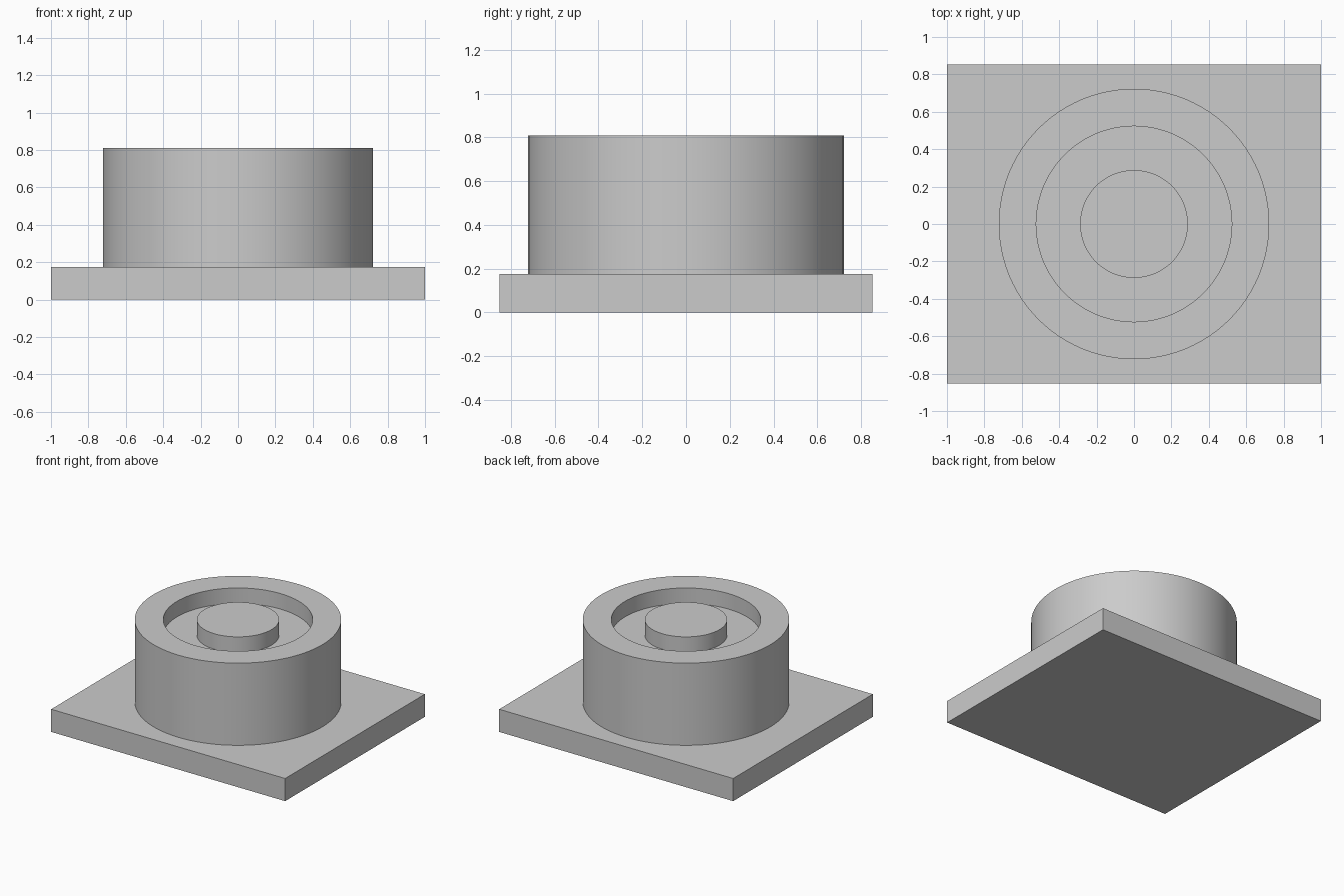
import bpy
import math

cube = bpy.data.objects.get("Cube")
if cube:
    bpy.data.objects.remove(cube, do_unlink=True)

# Plain grey for every part
GREY = (0.6, 0.6, 0.6, 1.0)
grey = bpy.data.materials.new("plain_grey")
grey.use_nodes = True
grey.diffuse_color = GREY
grey.node_tree.nodes["Principled BSDF"].inputs["Base Color"].default_value = GREY

PLATE_TOP = 0.175
RIM_TOP = 0.81
FLOOR = 0.69
SIDES = 96


def finish(obj, name):
    obj.name = name
    obj.data.name = name
    obj.data.materials.append(grey)


def lathe(name, profile):
    """Spin (radius, height) points around z; radius 0 becomes a single pole."""
    verts, rings, faces = [], [], []
    for r, z in profile:
        start = len(verts)
        count = SIDES if r > 0 else 1
        for i in range(count):
            a = math.tau * i / SIDES
            verts.append((r * math.cos(a), r * math.sin(a), z))
        rings.append([start + i % count for i in range(SIDES)])
    for low, high in zip(rings, rings[1:]):
        for i in range(SIDES):
            j = (i + 1) % SIDES
            quad = [low[i], low[j], high[j], high[i]]
            faces.append(list(dict.fromkeys(quad)))
    mesh = bpy.data.meshes.new(name)
    mesh.from_pydata(verts, [], faces)
    obj = bpy.data.objects.new(name, mesh)
    bpy.context.collection.objects.link(obj)
    finish(obj, name)
    bpy.ops.object.select_all(action="DESELECT")
    obj.select_set(True)
    bpy.context.view_layer.objects.active = obj
    bpy.ops.object.shade_smooth_by_angle(angle=math.radians(30))
    return obj


# Rectangular base plate
bpy.ops.mesh.primitive_cube_add(size=1, location=(0, 0, PLATE_TOP / 2))
plate = bpy.context.object
plate.scale = (2, 1.705, PLATE_TOP)
bpy.ops.object.transform_apply(location=False, rotation=False, scale=True)
finish(plate, "base_plate")

# Round drum with a ring groove around a central post level with the rim
lathe("grooved_drum", [
    (0.723, PLATE_TOP), (0.723, RIM_TOP), (0.523, RIM_TOP),
    (0.523, FLOOR), (0.288, FLOOR), (0.288, RIM_TOP), (0, RIM_TOP),
])
